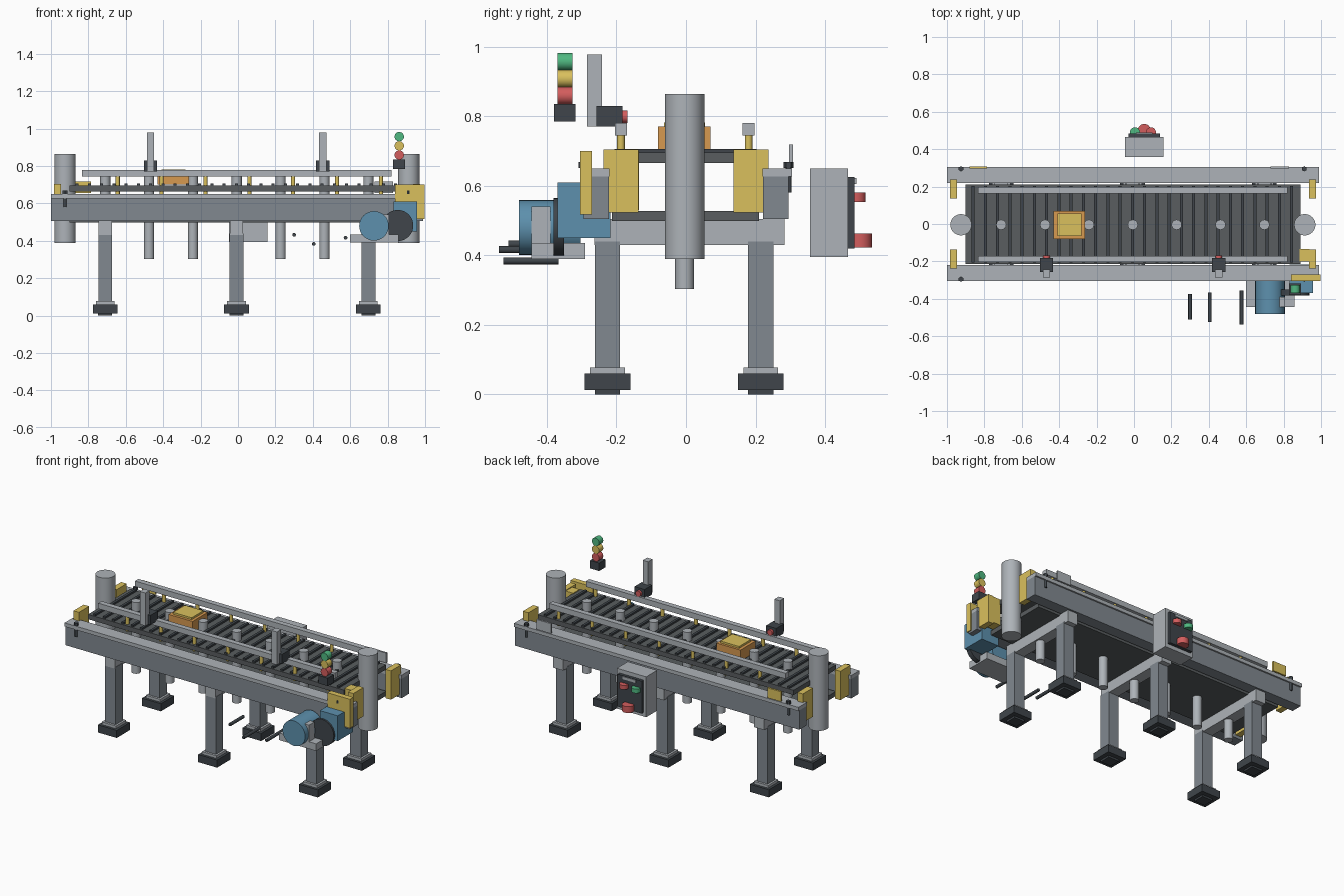
import bpy
from math import pi

if "Cube" in bpy.data.objects:
    bpy.data.objects.remove(bpy.data.objects["Cube"])


def material(name, rgb):
    m = bpy.data.materials.new(name)
    m.diffuse_color = (*rgb, 1)
    m.use_nodes = True
    m.node_tree.nodes["Principled BSDF"].inputs["Base Color"].default_value = m.diffuse_color
    return m


STEEL = material("steel", (0.22, 0.25, 0.28))
LIGHT = material("light_steel", (0.42, 0.45, 0.48))
DARK = material("dark", (0.05, 0.06, 0.07))
RUBBER = material("rubber", (0.10, 0.11, 0.115))
YELLOW = material("yellow", (0.70, 0.53, 0.11))
ORANGE = material("orange", (0.68, 0.32, 0.08))
BLUE = material("blue", (0.11, 0.28, 0.42))
RED = material("red", (0.65, 0.11, 0.11))
GREEN = material("green", (0.08, 0.48, 0.22))


def box(name, x, y, z, mat):
    """Box from (min, max) ranges on each axis."""
    bpy.ops.mesh.primitive_cube_add(size=1, location=[sum(r) / 2 for r in (x, y, z)])
    o = bpy.context.object
    o.name = name
    o.scale = [abs(r[1] - r[0]) for r in (x, y, z)]
    bpy.ops.object.transform_apply(location=False, rotation=False, scale=True)
    o.data.materials.append(mat)
    return o


def cyl(name, loc, r, length, axis, mat, sides=32):
    """Cylinder centred on loc along the given axis."""
    rot = {"x": (0, pi / 2, 0), "y": (pi / 2, 0, 0), "z": (0, 0, 0)}[axis]
    bpy.ops.mesh.primitive_cylinder_add(vertices=sides, radius=r, depth=length,
                                        location=loc, rotation=rot)
    o = bpy.context.object
    o.name = name
    o.data.materials.append(mat)
    bpy.ops.object.shade_smooth_by_angle()
    return o


def around(c, w):
    return (c - w / 2, c + w / 2)


LEG_X = (-0.71, -0.008, 0.697)

# Side rails, guide rails, posts, corner guards and adjuster bolts on both sides
for s, side in ((-1, "front"), (1, "back")):
    box(f"{side}_rail", (-1, 0.99), (s * 0.222, s * 0.295), (0.505, 0.627), STEEL)
    box(f"{side}_rail_flange", (-1, 0.99), (s * 0.22, s * 0.305), (0.627, 0.65), LIGHT)
    gy = -0.187 if s < 0 else 0.18
    box(f"{side}_guide_rail", (-0.835, 0.82), around(gy, 0.034), (0.745, 0.78), LIGHT)
    for i in range(7):
        cyl(f"{side}_guide_post", (-0.643 + 0.2345 * i, gy, 0.70), 0.011, 0.10, "z", YELLOW, 16)
    for x in (-0.965, 0.955):
        box(f"{side}_corner_guard", around(x, 0.038), (s * 0.137, s * 0.238), (0.523, 0.705), YELLOW)
    for x in (-0.925, 0.91):
        cyl(f"{side}_adjuster_bolt", (x, s * 0.295, 0.62), 0.009, 0.08, "z", DARK, 16)
        cyl(f"{side}_adjuster_head", (x, s * 0.295, 0.66), 0.014, 0.018, "z", DARK, 6)

# Belt runs and cleats
box("upper_belt", (-0.90, 0.89), (-0.213, 0.21), (0.665, 0.695), RUBBER)
box("lower_belt", (-0.90, 0.89), (-0.213, 0.21), (0.498, 0.527), RUBBER)
for i in range(27):
    box("belt_cleat", around(-0.86 + 0.0655 * i, 0.016), (-0.205, 0.203), (0.694, 0.706), DARK)

# End drums and idler rollers
for x in (-0.925, 0.913):
    cyl("end_drum", (x, -0.004, 0.627), 0.057, 0.475, "z", LIGHT)
for i in range(7):
    cyl("idler_roller", (-0.71 + 0.2345 * i, -0.004, 0.528), 0.027, 0.45, "z", LIGHT)

# Legs, feet and cross beams
for x in LEG_X:
    box("cross_beam", around(x, 0.07), (-0.263, 0.283), (0.43, 0.505), LIGHT)
    for y in (-0.226, 0.215):
        box("leg", around(x, 0.074), around(y, 0.072), (0.07, 0.44), STEEL)
        box("leg_collar", around(x, 0.10), around(y, 0.10), (0.06, 0.077), LIGHT)
        box("foot", around(x, 0.132), around(y, 0.132), (0.012, 0.06), DARK)
        box("foot_pad", around(x, 0.075), around(y, 0.072), (0, 0.013), DARK)

# Carton on the belt
box("carton", (-0.43, -0.262), (-0.08, 0.07), (0.70, 0.77), ORANGE)
box("carton_lid", (-0.41, -0.28), (-0.063, 0.055), (0.765, 0.782), YELLOW)

# Photo sensors
for x in (-0.468, 0.453):
    box("sensor_post", around(x, 0.038), (-0.285, -0.242), (0.77, 0.978), LIGHT)
    box("sensor_body", around(x, 0.07), (-0.257, -0.183), (0.77, 0.83), DARK)
    cyl("sensor_lens", (x, -0.176, 0.799), 0.018, 0.016, "y", RED, 20)

# Signal tower
box("signal_base", around(0.862, 0.064), (-0.38, -0.318), (0.785, 0.835), DARK)
for z, mat in ((0.859, RED), (0.908, YELLOW), (0.957, GREEN)):
    cyl("signal_lamp", (0.862, -0.348, z), 0.025, 0.042, "y", mat)

# Drive: gearbox, motor, pulley, mounting base and drive guards
box("gearbox", (0.832, 0.957), (-0.37, -0.217), (0.45, 0.61), BLUE)
cyl("motor", (0.727, -0.392, 0.48), 0.079, 0.176, "y", BLUE)
cyl("drive_pulley", (0.854, -0.366, 0.482), 0.083, 0.03, "y", DARK)
box("motor_base", (0.60, 0.858), (-0.445, -0.29), (0.39, 0.435), LIGHT)
box("terminal_box", (0.75, 0.808), (-0.445, -0.39), (0.43, 0.54), LIGHT)
box("drive_guard", (0.84, 0.997), (-0.305, -0.27), (0.517, 0.70), YELLOW)
box("drive_guard_inner", (0.885, 0.937), (-0.20, -0.135), (0.53, 0.70), YELLOW)

# Loose cable rods
for x, y0, y1, z in ((0.30, -0.51, -0.375, 0.432), (0.405, -0.525, -0.367, 0.384),
                     (0.575, -0.538, -0.355, 0.416)):
    cyl("cable_rod", (x, (y0 + y1) / 2, z), 0.01, y1 - y0, "y", DARK, 12)

# Back plates on the rail
box("back_warning_plate", (-0.88, -0.785), (0.296, 0.308), (0.655, 0.718), YELLOW)
box("back_plain_plate", (0.73, 0.83), (0.296, 0.308), (0.655, 0.718), LIGHT)

# Control box
box("control_box", (-0.048, 0.157), (0.357, 0.466), (0.395, 0.65), LIGHT)
box("control_panel", (-0.03, 0.138), (0.464, 0.485), (0.42, 0.625), DARK)
box("panel_plate", (0.01, 0.10), (0.484, 0.49), (0.605, 0.622), LIGHT)
cyl("stop_button", (0.09, 0.49, 0.567), 0.027, 0.027, "z", RED)
cyl("start_button", (0.005, 0.49, 0.567), 0.027, 0.027, "z", GREEN)
cyl("emergency_button", (0.055, 0.50, 0.443), 0.035, 0.04, "z", RED)
